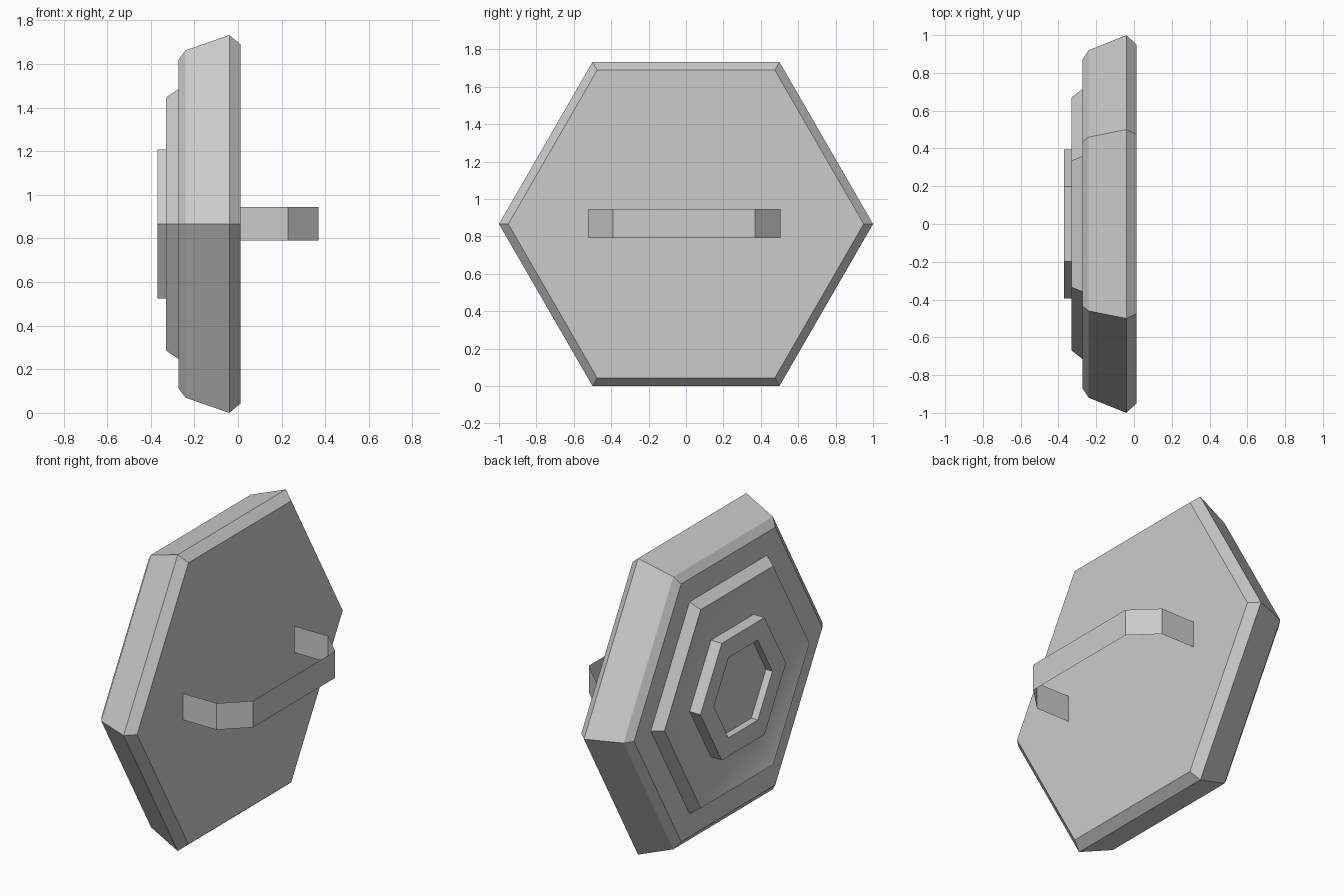
import bpy, bmesh, math

cube = bpy.data.objects.get("Cube")
if cube:
    bpy.data.objects.remove(cube, do_unlink=True)

MID_Z = math.sqrt(3) / 2

grey = bpy.data.materials.new("light_grey")
grey.use_nodes = True
colour = (0.6, 0.6, 0.6, 1)
grey.diffuse_color = colour
grey.node_tree.nodes["Principled BSDF"].inputs["Base Color"].default_value = colour


def finish(name, bm, smooth_angle=None):
    mesh = bpy.data.meshes.new(name)
    bm.to_mesh(mesh)
    bm.free()
    mesh.materials.append(grey)
    obj = bpy.data.objects.new(name, mesh)
    bpy.context.collection.objects.link(obj)
    if smooth_angle:
        bpy.ops.object.select_all(action='DESELECT')
        obj.select_set(True)
        bpy.context.view_layer.objects.active = obj
        bpy.ops.object.shade_smooth_by_angle(angle=math.radians(smooth_angle))
    return obj


def hex_lathe(name, profile, smooth_angle):
    """Sweep (x, corner radius) pairs into a capped hexagonal solid."""
    bm = bmesh.new()
    rings = []
    for x, r in profile:
        angles = [math.radians(60 * i) for i in range(6)]
        rings.append([bm.verts.new((x, r * math.cos(a), MID_Z + r * math.sin(a)))
                      for a in angles])
    for a, b in zip(rings, rings[1:]):
        for i in range(6):
            j = (i + 1) % 6
            bm.faces.new((a[i], a[j], b[j], b[i]))
    bm.faces.new(rings[0])
    bm.faces.new(rings[-1])
    bmesh.ops.recalc_face_normals(bm, faces=bm.faces)
    return finish(name, bm, smooth_angle)


# Stepped shield: grip face, bevelled rim, raised dished plate, hollow centre boss
hex_lathe("shield_body", [
    (0.012, 0.95), (-0.04, 1.0), (-0.24, 0.92), (-0.273, 0.87),
    (-0.273, 0.715), (-0.33, 0.67), (-0.30, 0.57), (-0.30, 0.395),
    (-0.37, 0.395), (-0.37, 0.27), (-0.328, 0.27),
], 33)

# Thin strap handle on the grip face
path = [(0.012, -0.525), (0.23, -0.525), (0.37, -0.39),
        (0.37, 0.37), (0.23, 0.505), (0.012, 0.505)]
bm = bmesh.new()
low, high = [[bm.verts.new((x, y, z)) for x, y in path] for z in (0.79, 0.945)]
for i in range(len(path) - 1):
    bm.faces.new((low[i], low[i + 1], high[i + 1], high[i]))
finish("strap_handle", bm)
